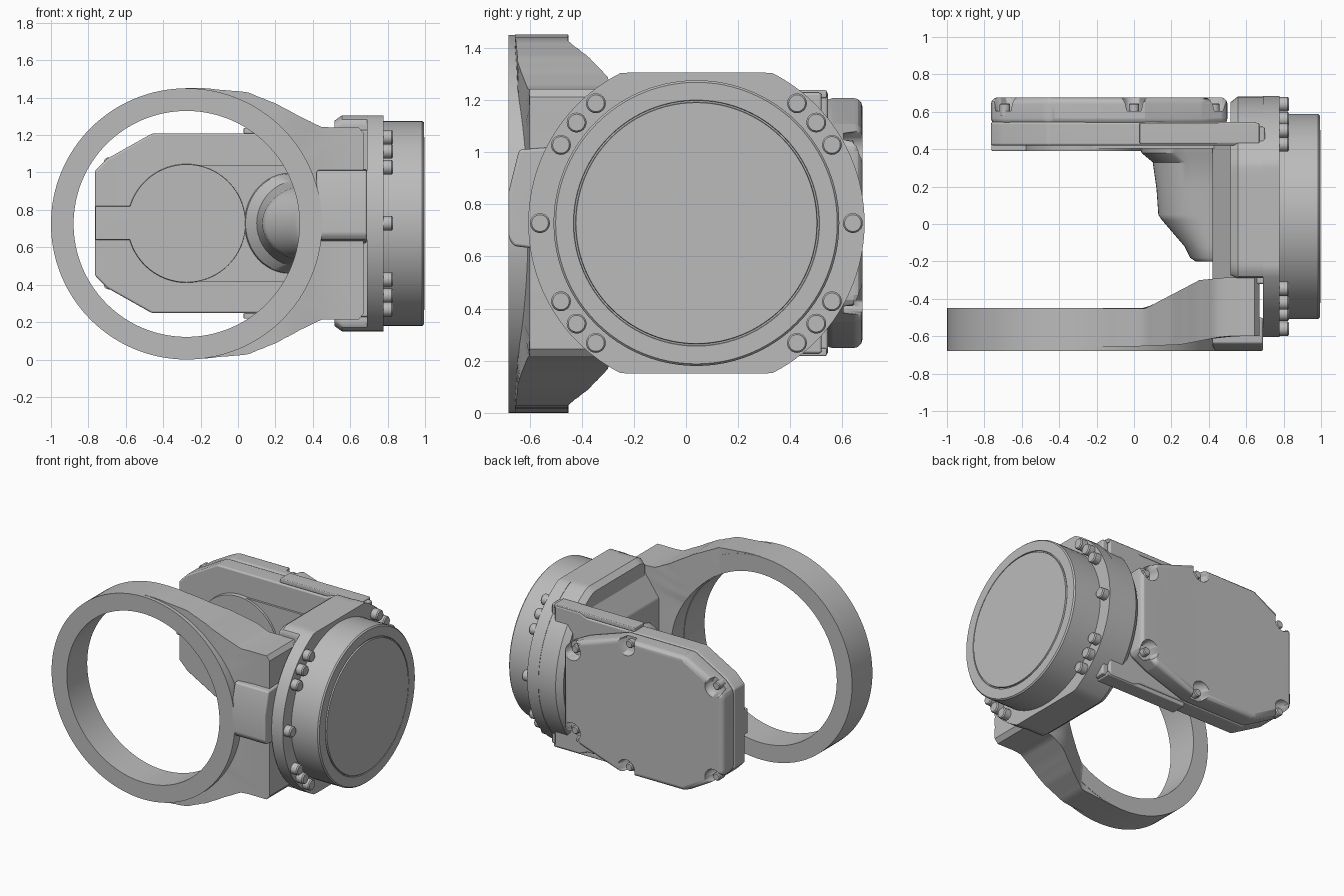
import bpy, bmesh, math
from mathutils import Vector

cube = bpy.data.objects.get("Cube")
if cube:
    bpy.data.objects.remove(cube, do_unlink=True)

GREY = bpy.data.materials.new("cast_grey")
GREY.use_nodes = True
GREY.diffuse_color = (0.5, 0.5, 0.5, 1)
GREY.node_tree.nodes["Principled BSDF"].inputs["Base Color"].default_value = (0.5, 0.5, 0.5, 1)

ZC = 0.728          # height of the main axis
RX = -0.275         # ring centre in x
FY = 0.04           # flange centre in y


def lerp_table(table, x):
    """Piecewise linear lookup."""
    if x <= table[0][0]:
        return table[0][1]
    for (x0, v0), (x1, v1) in zip(table, table[1:]):
        if x <= x1:
            return v0 + (v1 - v0) * (x - x0) / (x1 - x0)
    return table[-1][1]


def loft(name, loops, closed=False, bevel=0, segments=3, cutter=None):
    """Skin a list of equal vertex loops; cap the ends or close the tube."""
    bm = bmesh.new()
    rows = [[bm.verts.new(p) for p in loop] for loop in loops]
    n = len(rows[0])
    pairs = list(zip(rows, rows[1:]))
    if closed:
        pairs.append((rows[-1], rows[0]))
    for a, b in pairs:
        for i in range(n):
            j = (i + 1) % n
            bm.faces.new((a[i], a[j], b[j], b[i]))
    if not closed:
        bm.faces.new(rows[0])
        bm.faces.new(rows[-1])
    bmesh.ops.remove_doubles(bm, verts=bm.verts, dist=0.0005)
    bmesh.ops.recalc_face_normals(bm, faces=bm.faces)
    me = bpy.data.meshes.new(name)
    bm.to_mesh(me)
    bm.free()
    ob = bpy.data.objects.new(name, me)
    bpy.context.scene.collection.objects.link(ob)
    me.materials.append(GREY)
    if bevel:
        m = ob.modifiers.new("edge", 'BEVEL')
        m.width, m.segments = bevel, segments
        m.limit_method, m.angle_limit = 'ANGLE', math.radians(25)
    if cutter:
        m = ob.modifiers.new("pockets", 'BOOLEAN')
        m.object, m.operation, m.solver = cutter, 'DIFFERENCE', 'EXACT'
    if ob.modifiers:
        dg = bpy.context.evaluated_depsgraph_get()
        baked = bpy.data.meshes.new_from_object(ob.evaluated_get(dg))
        ob.modifiers.clear()
        ob.data = baked
    ob.data.shade_smooth()
    ob.data.set_sharp_from_angle(angle=math.radians(32))
    w = ob.modifiers.new("shading", 'WEIGHTED_NORMAL')
    w.keep_sharp = True
    return ob


def place(axis, t, u, v):
    return (t, u, v) if axis == 'x' else (u, t, v)


def prism(name, pts, axis, a, b, **kw):
    """Extrude an outline from a to b along an axis."""
    return loft(name, [[place(axis, t, u, v) for u, v in pts] for t in (a, b)], **kw)


def lathe(name, profile, axis, centre, closed=False, n=96):
    """Turn (axial, radius) points about an axis."""
    rings = []
    for t, r in profile:
        rings.append([place(axis, t, centre[0] + r * math.cos(k * math.tau / n),
                            centre[1] + r * math.sin(k * math.tau / n)) for k in range(n)])
    return loft(name, rings, closed=closed)


def box(name, x, y, z, **kw):
    return prism(name, [(x[0], z[0]), (x[1], z[0]), (x[1], z[1]), (x[0], z[1])], 'y', *y, **kw)


def mirrored(half):
    """Mirror (x, height) points about the main axis."""
    return [(x, ZC + h) for x, h in half] + [(x, ZC - h) for x, h in reversed(half)]


# Open ring at the front
lathe("front_ring", [(-0.68, 0.725), (-0.45, 0.725), (-0.45, 0.604), (-0.68, 0.604)],
      'y', (RX, 0.725), closed=True, n=128)

# Arm that blends the ring into the body
half_height = [(-0.2, 0.723), (0.05, 0.70), (0.2, 0.64), (0.35, 0.56), (0.45, 0.513), (0.7, 0.513)]
back_y = [(0.06, -0.452), (0.35, -0.30), (0.5, -0.285)]
front_y = [(0.0, -0.655), (0.25, -0.645), (0.48, -0.60)]
sections = []
for k in range(97):
    ang = math.radians(-100 + 200 * k / 96)
    d = Vector((math.cos(ang), math.sin(ang)))
    r = 0.64
    while RX + r * d.x < 0.67 and abs(r * d.y) < lerp_table(half_height, RX + r * d.x):
        if d.x < 0 and r > 0.72:
            break
        r += 0.002
    radii = [0.607, 0.607 + (r - 0.607) / 3, 0.607 + (r - 0.607) * 2 / 3, r]
    pts = [(RX + q * d.x, ZC + q * d.y) for q in radii]
    sections.append([(x, lerp_table(front_y, x), z) for x, z in pts]
                    + [(x, lerp_table(back_y, x), z) for x, z in reversed(pts)])
loft("ring_arm", sections)

# Pad on the front of the body
prism("front_pad", [(-0.5, 0.62), (-0.66, 0.64), (-0.68, 0.67), (-0.68, 0.85),
                    (-0.64, 1.01), (-0.5, 1.02)], 'x', 0.42, 0.69, bevel=0.012)

# Web between the two arms, with sloped shoulders
prism("body_web", mirrored([(0.42, 0.30), (0.55, 0.50), (0.70, 0.50)]), 'y', -0.32, 0.52, bevel=0.01)

# Flange with flat top and bottom, and its wide rear portion


def flange_outline(y_min=-1.0, radius=0.645):
    pts = []
    for k in range(120):
        a = k * math.tau / 120
        h = max(-0.577, min(0.577, radius * math.sin(a)))
        pts.append((max(y_min, FY + radius * math.cos(a)), ZC + h))
    return pts


prism("flange", flange_outline(), 'x', 0.69, 0.778)
wide = flange_outline(y_min=-0.29, radius=0.642)
narrow = [(FY + (y - FY) * 0.95, ZC + (z - ZC) * 0.95) for y, z in wide]
loft("flange_rear", [[(x, y, z) for y, z in loop]
                     for x, loop in ((0.515, narrow), (0.555, wide), (0.70, wide))])

# Drum and end cap
lathe("drum", [(0.77, 0.548), (0.985, 0.548), (0.994, 0.54), (0.994, 0.472),
               (0.988, 0.470), (0.988, 0.464), (0.998, 0.462)], 'x', (FY, ZC))

# Flange bolts
for side in (-1, 1):
    for deg in (-50, -40, -30, 0, 30, 40, 50):
        a = math.radians(deg)
        lathe("flange_bolt", [(0.77, 0.038), (0.822, 0.038), (0.83, 0.032)], 'x',
              (FY + side * 0.6 * math.cos(a), ZC + 0.6 * math.sin(a)), n=24)

# Rear arm plate with top and bottom rails
left_end = [(-0.765, 0.28), (-0.70, 0.345), (-0.46, 0.48)]
prism("rear_plate", mirrored(left_end + [(0.40, 0.48), (0.46, 0.505), (0.66, 0.505)]),
      'y', 0.42, 0.545, bevel=0.012)
for s in (-1, 1):
    zc = ZC + s * 0.495
    box("rear_rail", (0.03, 0.67), (0.43, 0.54), (zc - 0.015, zc + 0.015), bevel=0.006)

# Round seat and locating tab on the inner face of the plate
lathe("inner_seat", [(0.39, 0.315), (0.43, 0.318)], 'y', (RX, ZC))
box("inner_tab", (-0.762, -0.5), (0.39, 0.43), (0.64, 0.82), bevel=0.006)
prism("inner_rib", mirrored([(RX, 0.312), (0.44, 0.312)]), 'y', 0.405, 0.43)

# Rear cover with bolt pockets
spots = [(x, s * h) for x, h in ((-0.69, 0.325), (0.0, 0.44), (0.43, 0.29)) for s in (-1, 1)]
cover_half = left_end + [(0.06, 0.48), (0.36, 0.38), (0.50, 0.31)]
cover = prism("rear_cover", mirrored(cover_half), 'y', 0.53, 0.677, bevel=0.035)
for x, h in spots:
    pocket = lathe("pocket_cutter", [(0.605, 0.055), (0.72, 0.075)], 'y', (x, ZC + h), n=24)
    pocket.hide_render = True
    m = cover.modifiers.new("pocket", 'BOOLEAN')
    m.object, m.operation, m.solver = pocket, 'DIFFERENCE', 'EXACT'
    dg = bpy.context.evaluated_depsgraph_get()
    baked = bpy.data.meshes.new_from_object(cover.evaluated_get(dg))
    cover.modifiers.remove(m)
    cover.data = baked
    bpy.data.objects.remove(pocket, do_unlink=True)
    lathe("cover_bolt", [(0.58, 0.028), (0.638, 0.028), (0.645, 0.022)], 'y', (x, ZC + h), n=20)
cover.data.set_sharp_from_angle(angle=math.radians(32))

# Rounded motor boss inside the fork
boss = [(0.425, 0.03, 0.27), (0.38, 0.04, 0.265), (0.33, 0.10, 0.235), (0.19, 0.12, 0.215),
        (0.05, 0.13, 0.20), (0.02, 0.15, 0.195), (-0.12, 0.27, 0.185), (-0.18, 0.30, 0.17),
        (-0.20, 0.33, 0.15)]
loops = []
for y, x_left, h in boss:
    arc = [math.pi / 2 + math.pi * k / 24 for k in range(25)]
    reach = min(0.24, 0.43 - x_left)
    loops.append([(0.44, y, ZC + h)]
                 + [(x_left + reach * (1 + math.cos(a)), y, ZC + h * math.sin(a)) for a in arc]
                 + [(0.44, y, ZC - h)])
loft("motor_boss", loops)
